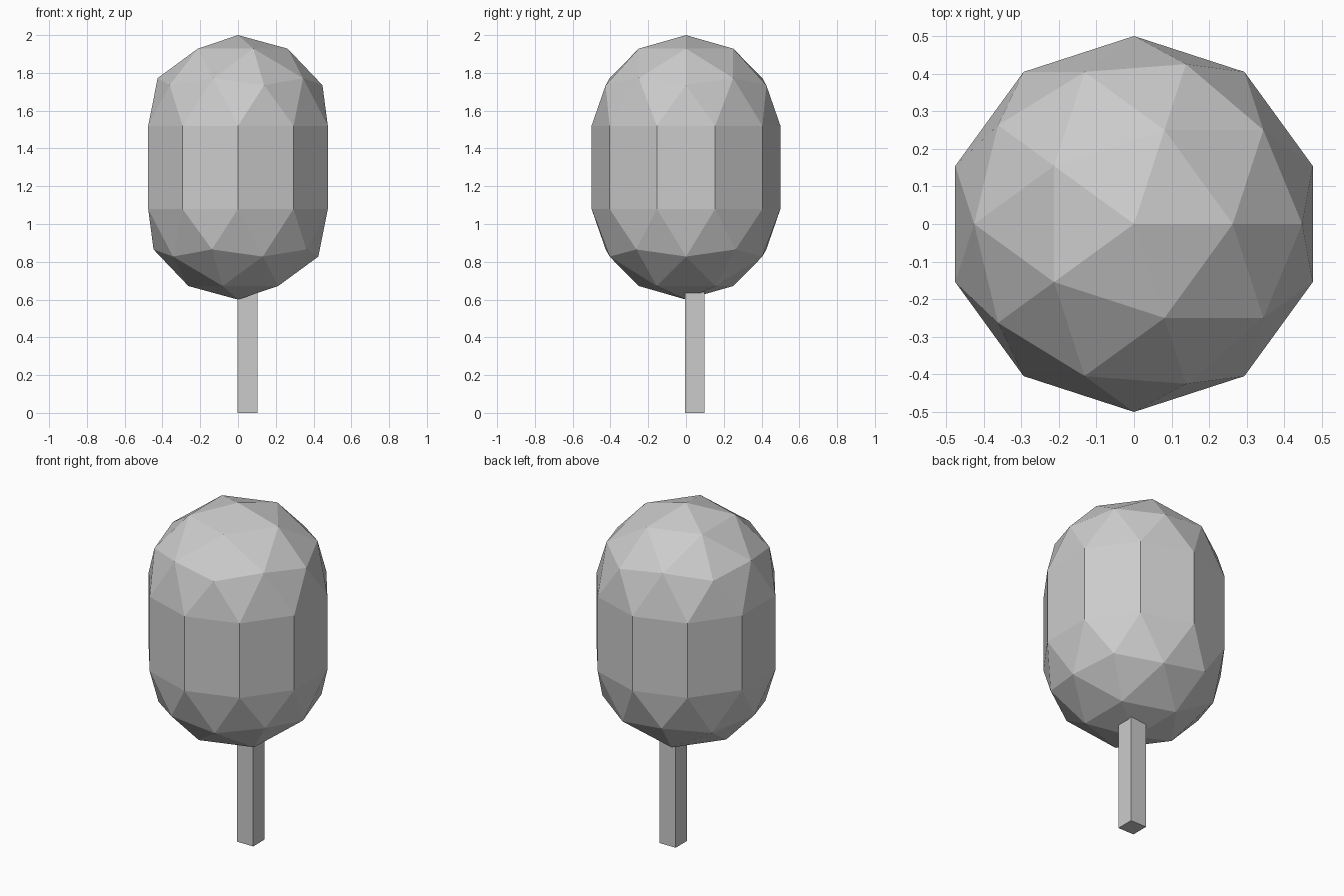
import bpy
import bmesh

RADIUS = 0.5
CAP_HEIGHT = 0.48
BELT_TOP, BELT_BOTTOM = 1.52, 1.08

cube = bpy.data.objects.get("Cube")
if cube:
    bpy.data.objects.remove(cube, do_unlink=True)


def make_material(name, colour):
    mat = bpy.data.materials.new(name)
    mat.use_nodes = True
    mat.diffuse_color = colour
    mat.node_tree.nodes["Principled BSDF"].inputs["Base Color"].default_value = colour
    return mat


def add_object(name, bm, mat):
    bmesh.ops.recalc_face_normals(bm, faces=bm.faces)
    mesh = bpy.data.meshes.new(name)
    bm.to_mesh(mesh)
    bm.free()
    mesh.materials.append(mat)
    obj = bpy.data.objects.new(name, mesh)
    bpy.context.collection.objects.link(obj)
    return obj


grey = make_material("light grey", (0.6, 0.6, 0.6, 1.0))

# Crown: faceted ball cut at its equator, halves pulled apart, flat panels between
bm = bmesh.new()
bmesh.ops.create_icosphere(bm, subdivisions=2, radius=RADIUS)
equator = [e for e in bm.edges if all(abs(v.co.z) < 0.001 for v in e.verts)]
bmesh.ops.split_edges(bm, edges=equator)
for v in bm.verts:
    upper = v.link_faces[0].calc_center_median().z > 0
    v.tag = upper
for v in bm.verts:
    v.co.z = v.co.z * CAP_HEIGHT / RADIUS + (BELT_TOP if v.tag else BELT_BOTTOM)
rims = [e for e in bm.edges if e.is_boundary]
bmesh.ops.bridge_loops(bm, edges=rims)
add_object("crown", bm, grey)

# Trunk: square post, offset to one side of the crown's axis
bm = bmesh.new()
bmesh.ops.create_cube(bm, size=1.0)
bmesh.ops.scale(bm, vec=(0.105, 0.105, 0.7), verts=bm.verts)
bmesh.ops.translate(bm, vec=(0.051, 0.046, 0.35), verts=bm.verts)
add_object("trunk", bm, grey)
